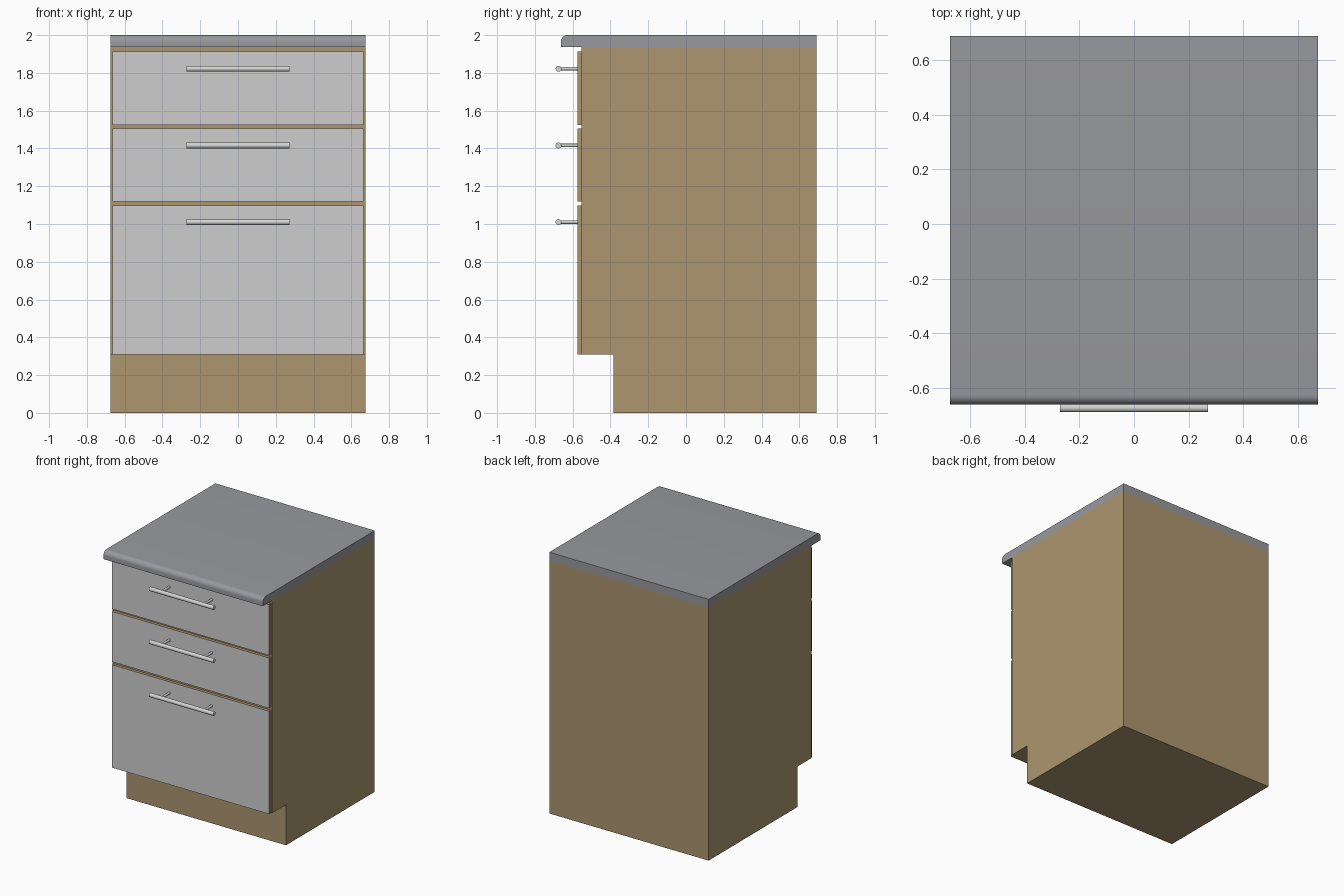
import bpy, bmesh, math
from mathutils import Matrix

if "Cube" in bpy.data.objects:
    bpy.data.objects.remove(bpy.data.objects["Cube"])


def material(name, rgb):
    m = bpy.data.materials.new(name)
    m.diffuse_color = (*rgb, 1)
    m.use_nodes = True
    m.node_tree.nodes["Principled BSDF"].inputs["Base Color"].default_value = m.diffuse_color
    return m


WOOD = material("tan wood", (0.413, 0.305, 0.162))
FRONT = material("light grey front", (0.617, 0.617, 0.617))
STONE = material("grey worktop", (0.315, 0.32, 0.34))
METAL = material("pale metal", (0.66, 0.66, 0.65))


def finish(name, bm, mats, smooth=False):
    bmesh.ops.recalc_face_normals(bm, faces=bm.faces)
    mesh = bpy.data.meshes.new(name)
    bm.to_mesh(mesh)
    bm.free()
    ob = bpy.data.objects.new(name, mesh)
    bpy.context.collection.objects.link(ob)
    for m in mats:
        mesh.materials.append(m)
    if smooth:
        bpy.ops.object.select_all(action='DESELECT')
        ob.select_set(True)
        bpy.context.view_layer.objects.active = ob
        bpy.ops.object.shade_smooth_by_angle(angle=math.radians(35))
    return ob


def extrude_profile(name, points, half_width, mat, smooth=False):
    """Side profile in (y, z), extruded across x."""
    bm = bmesh.new()
    face = bm.faces.new([bm.verts.new((-half_width, y, z)) for y, z in points])
    ext = bmesh.ops.extrude_face_region(bm, geom=[face])
    verts = [v for v in ext["geom"] if isinstance(v, bmesh.types.BMVert)]
    bmesh.ops.translate(bm, verts=verts, vec=(2 * half_width, 0, 0))
    return finish(name, bm, [mat], smooth)


HALF_W, BACK, FACE_Y, TOP_Z = 0.675, 0.69, -0.552, 1.937

# Carcass with toe kick recess
extrude_profile("cabinet_body", [(-0.383, 0), (BACK, 0), (BACK, TOP_Z), (FACE_Y, TOP_Z),
                                 (FACE_Y, 0.31), (-0.383, 0.31)], HALF_W, WOOD)

# Worktop with rounded upper front edge
lip, r = -0.663, 0.036
curve = [(lip + r - r * math.cos(a), 2 - r + r * math.sin(a))
         for a in (math.pi / 2 * i / 8 for i in range(9))]
extrude_profile("worktop", [(BACK, TOP_Z), (lip, TOP_Z)] + curve + [(BACK, 2)],
                HALF_W, STONE, True)


# Drawer panels: grey face, wooden edges
def drawer_front(name, z0, z1):
    y0, y1 = -0.575, FACE_Y
    bm = bmesh.new()
    bmesh.ops.create_cube(bm, size=1, matrix=Matrix.Translation((0, (y0 + y1) / 2, (z0 + z1) / 2))
                          @ Matrix.Diagonal((1.33, y1 - y0, z1 - z0, 1)))
    bm.normal_update()
    for f in bm.faces:
        f.material_index = 0 if f.normal.y < -0.5 else 1
    finish(name, bm, [FRONT, WOOD])


# Bar handle on two posts
def handle(name, z):
    bm = bmesh.new()

    def rod(radius, length, matrix):
        bmesh.ops.create_cone(bm, cap_ends=True, segments=24, radius1=radius, radius2=radius,
                              depth=length, matrix=matrix)

    rod(0.0155, 0.544, Matrix.Translation((0, -0.675, z)) @ Matrix.Rotation(math.pi / 2, 4, 'Y'))
    for x in (-0.18, 0.18):
        rod(0.009, 0.1, Matrix.Translation((x, -0.625, z)) @ Matrix.Rotation(math.pi / 2, 4, 'X'))
    finish(name, bm, [METAL], True)


for label, z0, z1, hz in (("top", 1.525, 1.912, 1.822),
                          ("middle", 1.12, 1.505, 1.416),
                          ("bottom", 0.31, 1.097, 1.01)):
    drawer_front(label + "_drawer_front", z0, z1)
    handle(label + "_drawer_handle", hz)
